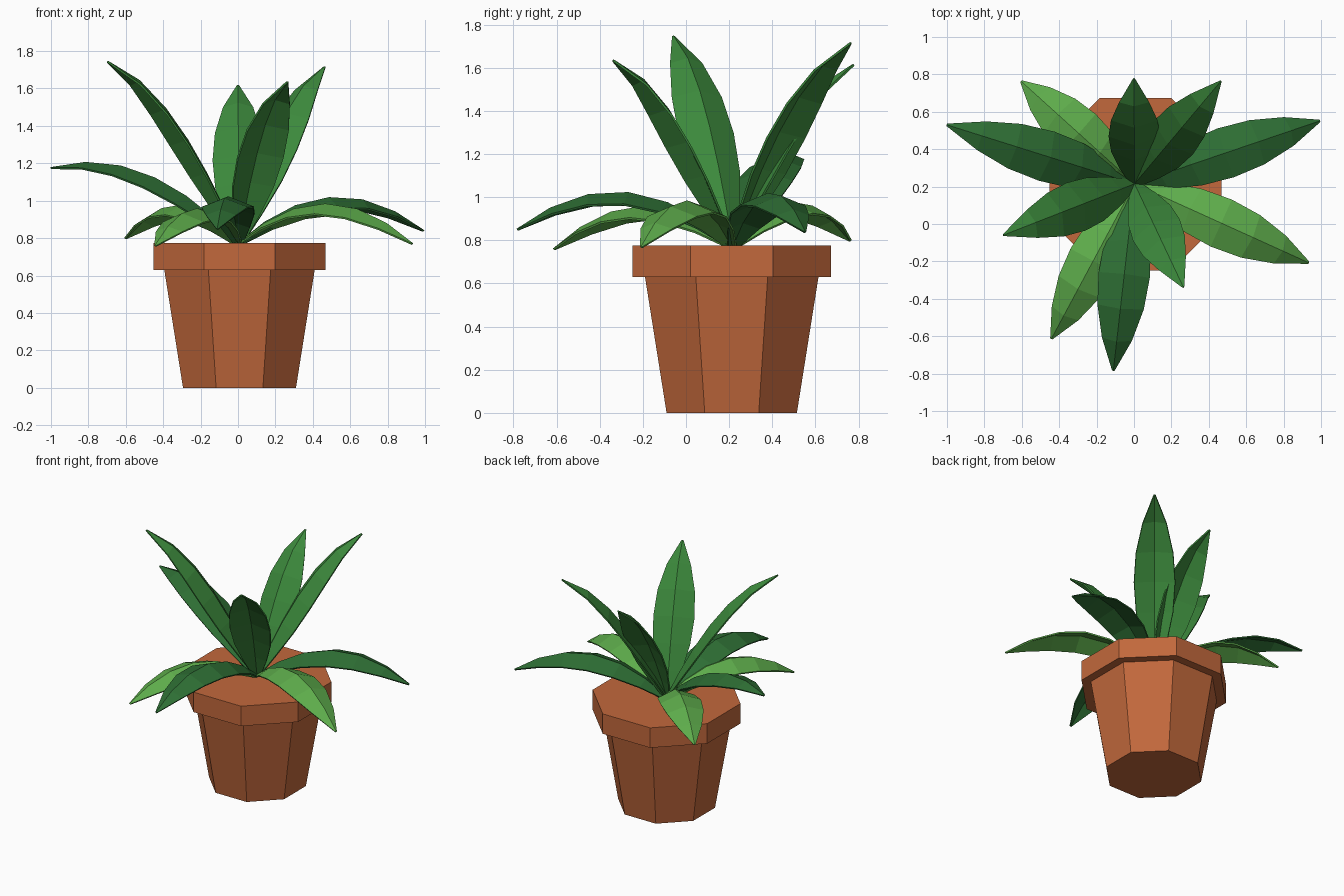
import bpy, math
from mathutils import Vector

if "Cube" in bpy.data.objects:
    bpy.data.objects.remove(bpy.data.objects["Cube"])


def material(name, rgb):
    m = bpy.data.materials.new(name)
    m.diffuse_color = (*rgb, 1)
    m.use_nodes = True
    m.node_tree.nodes["Principled BSDF"].inputs["Base Color"].default_value = m.diffuse_color
    return m


CLAY = material("terracotta", (0.54, 0.14, 0.045))
MID = material("mid_green", (0.045, 0.25, 0.045))
DARK = material("dark_green", (0.027, 0.155, 0.034))
LIGHT = material("light_green", (0.11, 0.41, 0.07))
CENTRE = Vector((0.008, 0.212, 0))


def octagon(name, r_bottom, r_top, z0, z1):
    """Eight-sided tapered solid; radii are measured to the flat sides."""
    k = 1 / math.cos(math.pi / 8)
    bpy.ops.mesh.primitive_cone_add(
        vertices=8, radius1=r_bottom * k, radius2=r_top * k, depth=z1 - z0,
        location=(CENTRE.x, CENTRE.y, (z0 + z1) / 2), rotation=(0, 0, math.pi / 8))
    ob = bpy.context.object
    ob.name = name
    ob.data.materials.append(CLAY)


# Pot
octagon("pot_body", 0.302, 0.402, 0, 0.63)
octagon("pot_rim", 0.461, 0.461, 0.63, 0.775)

WIDTHS = [0.02, 0.078, 0.12, 0.134, 0.121, 0.077, 0.003]


def even_steps(curve, n, samples=200):
    """Curve parameters at n + 1 points evenly spaced along its length."""
    pts = [curve(i / samples) for i in range(samples + 1)]
    lengths = [0]
    for a, b in zip(pts, pts[1:]):
        lengths.append(lengths[-1] + (b - a).length)
    return [min(range(samples + 1), key=lambda j: abs(lengths[j] - lengths[-1] * i / n)) / samples
            for i in range(n + 1)]


def leaf(name, tip, bulge, mat):
    """Arched blade with a raised midrib and drooping edges."""
    base, tip = Vector((0.003, 0.215, 0.765)), Vector(tip)
    span = tip - base
    side = Vector((-span.y, span.x, 0)).normalized()
    n = len(WIDTHS) - 1

    def curve(t):
        return base + span * t + Vector((0, 0, 4 * bulge * t * (1 - t)))

    verts, faces = [], []
    for t, w in zip(even_steps(curve, n), WIDTHS):
        p = curve(t)
        tangent = (span + Vector((0, 0, 4 * bulge * (1 - 2 * t)))).normalized()
        normal = tangent.cross(side)
        drop = normal * w * 0.4
        verts += [p + side * w - drop, p, p - side * w - drop]
    for i in range(n):
        a = 3 * i
        faces += [(a + 3, a + 4, a + 1, a), (a + 4, a + 5, a + 2, a + 1)]
    me = bpy.data.meshes.new(name)
    me.from_pydata(verts, [], faces)
    me.materials.append(mat)
    ob = bpy.data.objects.new(name, me)
    bpy.context.collection.objects.link(ob)
    s = ob.modifiers.new("thickness", "SOLIDIFY")
    s.thickness = 0.01
    s.offset = -1


# Leaves: tip position, arch height, colour
LEAVES = [
    ((0.465, 0.765, 1.71), 0.17, MID),
    ((0.0, 0.78, 1.61), 0.16, MID),
    ((-0.70, -0.06, 1.74), 0.18, MID),
    ((0.265, -0.34, 1.63), 0.17, MID),
    ((0.99, 0.55, 0.835), 0.21, DARK),
    ((-1.0, 0.53, 1.17), 0.17, DARK),
    ((-0.11, -0.78, 0.845), 0.21, DARK),
    ((0.93, -0.205, 0.765), 0.21, LIGHT),
    ((-0.60, 0.76, 0.795), 0.19, LIGHT),
    ((-0.44, -0.61, 0.755), 0.19, LIGHT),
]
for i, (tip, bulge, mat) in enumerate(LEAVES):
    leaf(f"leaf_{i + 1}", tip, bulge, mat)
